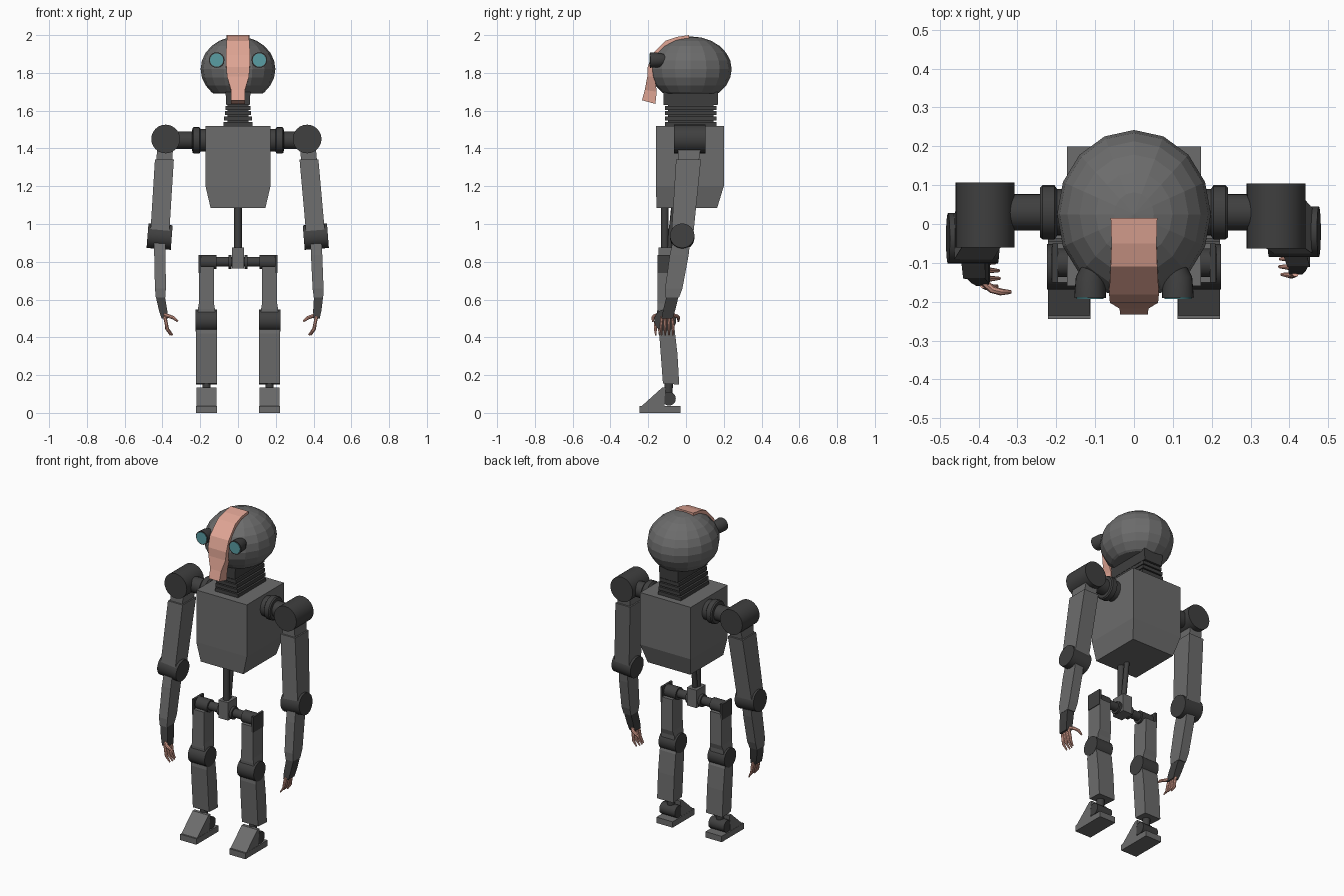
import bpy, bmesh, math
from mathutils import Vector

if "Cube" in bpy.data.objects:
    bpy.data.objects.remove(bpy.data.objects["Cube"])


def material(name, rgb):
    m = bpy.data.materials.new(name)
    m.diffuse_color = (*rgb, 1)
    m.use_nodes = True
    m.node_tree.nodes["Principled BSDF"].inputs["Base Color"].default_value = m.diffuse_color
    return m


BODY = material("body_grey", (0.15, 0.15, 0.15))
DARK = material("joint_grey", (0.05, 0.05, 0.05))
SALMON = material("salmon", (0.75, 0.38, 0.30))
TEAL = material("teal", (0.10, 0.34, 0.37))


def finish(name, bm, mat, smooth=False):
    bmesh.ops.recalc_face_normals(bm, faces=bm.faces)
    me = bpy.data.meshes.new(name)
    bm.to_mesh(me)
    bm.free()
    me.materials.append(mat)
    if smooth:
        me.polygons.foreach_set("use_smooth", [True] * len(me.polygons))
        me.set_sharp_from_angle(angle=math.radians(35))
    ob = bpy.data.objects.new(name, me)
    bpy.context.collection.objects.link(ob)
    return ob


def loft(name, sections, mat, smooth=False):
    """Skin a list of equal-length closed sections and cap both ends."""
    bm = bmesh.new()
    rings = [[bm.verts.new(p) for p in s] for s in sections]
    n = len(rings[0])
    for a, b in zip(rings, rings[1:]):
        for i in range(n):
            j = (i + 1) % n
            bm.faces.new((a[i], a[j], b[j], b[i]))
    bm.faces.new(rings[0])
    bm.faces.new(rings[-1])
    return finish(name, bm, mat, smooth)


def blocks(name, stations, mat=BODY):
    """Rectangular column through (x, y, z, half_x, half_y) stations."""
    return loft(name, [[(x + i * hx, y + j * hy, z) for i, j in
                        ((-1, -1), (1, -1), (1, 1), (-1, 1))]
                       for x, y, z, hx, hy in stations], mat)


def tube(name, pts, radii, mat=DARK, n=24):
    """Round bar through points, one radius per point."""
    pts = [Vector(p) for p in pts]
    secs = []
    for k, (p, r) in enumerate(zip(pts, radii)):
        d = pts[min(k + 1, len(pts) - 1)] - pts[max(k - 1, 0)]
        q = d.to_track_quat('Z', 'Y')
        secs.append([p + q @ Vector((r * math.cos(t), r * math.sin(t), 0))
                     for t in (2 * math.pi * i / n for i in range(n))])
    return loft(name, secs, mat, True)


def prism(name, yz, x0, x1, mat=BODY):
    return loft(name, [[(x, y, z) for y, z in yz] for x in (x0, x1)], mat)


# Head: faceted ball with a flat underside
bm = bmesh.new()
bmesh.ops.create_uvsphere(bm, u_segments=16, v_segments=12, radius=1)
bmesh.ops.scale(bm, vec=(0.198, 0.217, 0.173), verts=bm.verts)
bmesh.ops.translate(bm, vec=(0, 0.025, 1.82), verts=bm.verts)
cut = bmesh.ops.bisect_plane(bm, geom=bm.verts[:] + bm.edges[:] + bm.faces[:],
                             plane_co=(0, 0, 1.69), plane_no=(0, 0, -1), clear_outer=True)
bmesh.ops.contextual_create(bm, geom=[e for e in cut["geom_cut"]
                                      if isinstance(e, bmesh.types.BMEdge)])
finish("head", bm, BODY)

# Face strip: outer y,z / inner y,z / half width
strip = [(0.015, 2.0, 0.015, 1.975, 0.06), (-0.05, 1.99, -0.04, 1.96, 0.058),
         (-0.11, 1.97, -0.09, 1.94, 0.06), (-0.182, 1.895, -0.155, 1.87, 0.064),
         (-0.203, 1.83, -0.175, 1.82, 0.062), (-0.205, 1.78, -0.165, 1.78, 0.058),
         (-0.218, 1.71, -0.155, 1.70, 0.037), (-0.233, 1.655, -0.162, 1.636, 0.036)]
loft("face_strip", [[(-w, a, b), (w, a, b), (w, c, d), (-w, c, d)]
                    for a, b, c, d, w in strip], SALMON)

# Eyes
for s, side in ((-1, "left"), (1, "right")):
    tube(f"eye_barrel_{side}", [(s * 0.10, -0.09, 1.87), (s * 0.112, -0.14, 1.868),
                                (s * 0.113, -0.19, 1.868)], [0.022, 0.038, 0.041])
    tube(f"eye_lens_{side}", [(s * 0.113, -0.18, 1.868), (s * 0.113, -0.193, 1.868)],
         [0.035, 0.035], TEAL)

# Neck: upper block and stacked bellows
blocks("neck_top", [(0, 0.025, 1.63, 0.062, 0.143), (0, 0.025, 1.70, 0.066, 0.145)], DARK)
blocks("neck_core", [(0, 0.025, 1.52, 0.055, 0.12), (0, 0.025, 1.64, 0.055, 0.12)], DARK)
for i in range(4):
    z, w = 1.52 + i * 0.028, 0.078 - i * 0.004
    blocks(f"neck_ring_{i + 1}", [(0, 0.025, z, w, 0.137), (0, 0.025, z + 0.021, w, 0.137)], DARK)

# Torso
blocks("torso", [(0, 0.005, 1.085, 0.145, 0.16), (0, 0.02, 1.20, 0.172, 0.18),
                 (0, 0.02, 1.52, 0.172, 0.18)])

# Spine rods and pelvis
tube("spine_front", [(0, -0.112, 0.8), (0, -0.112, 1.1)], [0.02, 0.02], n=12)
tube("spine_back", [(0, -0.095, 0.83), (0, -0.06, 1.1)], [0.015, 0.015], n=12)
blocks("pelvis_block", [(0, -0.1, 0.765, 0.033, 0.045), (0, -0.1, 0.875, 0.033, 0.045)])
tube("pelvis_bar", [(-0.2, -0.1, 0.8), (0.2, -0.1, 0.8)], [0.026, 0.026])
for s in (-1, 1):
    for a, b in ((0.035, 0.05), (0.115, 0.2)):
        tube("hip_collar", [(s * a, -0.1, 0.798), (s * b, -0.1, 0.798)], [0.037, 0.037])

# Legs
for s, side in ((-1, "left"), (1, "right")):
    c = s * 0.167
    blocks(f"hip_plate_{side}", [(s * 0.203, -0.1, 0.74, 0.007, 0.05),
                                 (s * 0.203, -0.1, 0.835, 0.007, 0.05)], DARK)
    blocks(f"thigh_{side}", [(c, -0.105, 0.5, 0.045, 0.04), (c, -0.105, 0.55, 0.045, 0.045),
                             (c, -0.1, 0.58, 0.04, 0.05), (c, -0.1, 0.775, 0.039, 0.05)])
    tube(f"knee_{side}", [(c - 0.057, -0.11, 0.49), (c + 0.057, -0.11, 0.49)], [0.058, 0.058])
    prism(f"shin_{side}", [(-0.135, 0.49), (-0.142, 0.42), (-0.122, 0.155), (-0.036, 0.15),
                           (-0.045, 0.31), (-0.06, 0.44), (-0.08, 0.49)], c - 0.055, c + 0.055)
    tube(f"ankle_post_{side}", [(c, -0.095, 0.08), (c, -0.09, 0.17)], [0.022, 0.022], n=12)
    tube(f"ankle_{side}", [(c - 0.053, -0.09, 0.075), (c + 0.053, -0.09, 0.075)], [0.036, 0.036])
    prism(f"sole_{side}", [(-0.245, 0), (-0.03, 0), (-0.03, 0.036), (-0.245, 0.036)],
          c - 0.055, c + 0.055)
    prism(f"instep_{side}", [(-0.235, 0.036), (-0.115, 0.036), (-0.115, 0.075),
                             (-0.105, 0.135), (-0.125, 0.135)], c - 0.054, c + 0.054)

# Arms: shoulder, elbow, wrist, palm end and thumb depth for each side
arms = {
    "left": (-1, (-0.383, 0.025, 1.45), (-0.415, -0.037, 0.933), (-0.41, -0.105, 0.61),
             (-0.388, -0.13, 0.5), -0.045),
    "right": (1, (0.366, 0.022, 1.45), (0.412, -0.02, 0.933), (0.426, -0.073, 0.61),
              (0.416, -0.1, 0.5), 0.06),
}
for side, (s, sh, el, wr, pa, thumb) in arms.items():
    sh, el, wr, pa = map(Vector, (sh, el, wr, pa))
    # stepped shoulder axle and drum
    tube(f"shoulder_axle_{side}", [(s * x, 0.03, 1.443) for x in
         (0.16, 0.198, 0.205, 0.235, 0.242, 0.2425, 0.37)],
         [0.06, 0.06, 0.07, 0.07, 0.064, 0.047, 0.047])
    tube(f"shoulder_{side}", [sh + Vector((0, -0.085, 0)), sh + Vector((0, 0.082, 0))],
         [0.076, 0.076])
    # upper arm with a narrower neck under the drum
    a, b, e = sh.lerp(el, 0.1), sh.lerp(el, 0.21), sh.lerp(el, 0.96)
    blocks(f"upper_arm_cap_{side}", [(*b, 0.042, 0.056), (*a, 0.042, 0.06)])
    blocks(f"upper_arm_{side}", [(*e, 0.05, 0.058), (*b, 0.05, 0.066)])
    ax = Vector((0.064, 0, 0.005 * s))
    tube(f"elbow_{side}", [el - ax, el + ax], [0.065, 0.065])
    # forearm
    m = el.lerp(wr, 0.3)
    blocks(f"forearm_{side}", [(*wr, 0.025, 0.036), (*wr.lerp(el, 0.15), 0.029, 0.046),
                               (*m, 0.03, 0.05), (*el, 0.029, 0.045)])
    # palm
    blocks(f"palm_{side}", [(*pa, 0.017, 0.03), (*wr.lerp(pa, 0.6), 0.022, 0.032),
                            (*wr, 0.024, 0.032)], DARK)
    # curved fingers and thumb
    for i in range(4):
        y = -0.027 + 0.018 * i
        reach = (0.036, 0.042, 0.04, 0.03)[i]
        path = [(0, y, 0.01), (-s * 0.008, y * 1.15, -0.025),
                (-s * reach * 0.35, y * 1.2, -0.055), (-s * reach, y * 1.1, -0.088)]
        tube(f"finger_{side}_{i + 1}", [pa + Vector(p) for p in path],
             [0.009, 0.009, 0.008, 0.004], SALMON, 8)
    path = [(0, thumb * 0.4, 0.02), (-s * 0.022, thumb * 0.85, 0.012),
            (-s * 0.045, thumb, 0.004), (-s * 0.07, thumb, -0.016)]
    tube(f"thumb_{side}", [pa + Vector(p) for p in path],
         [0.01, 0.01, 0.009, 0.005], SALMON, 8)
